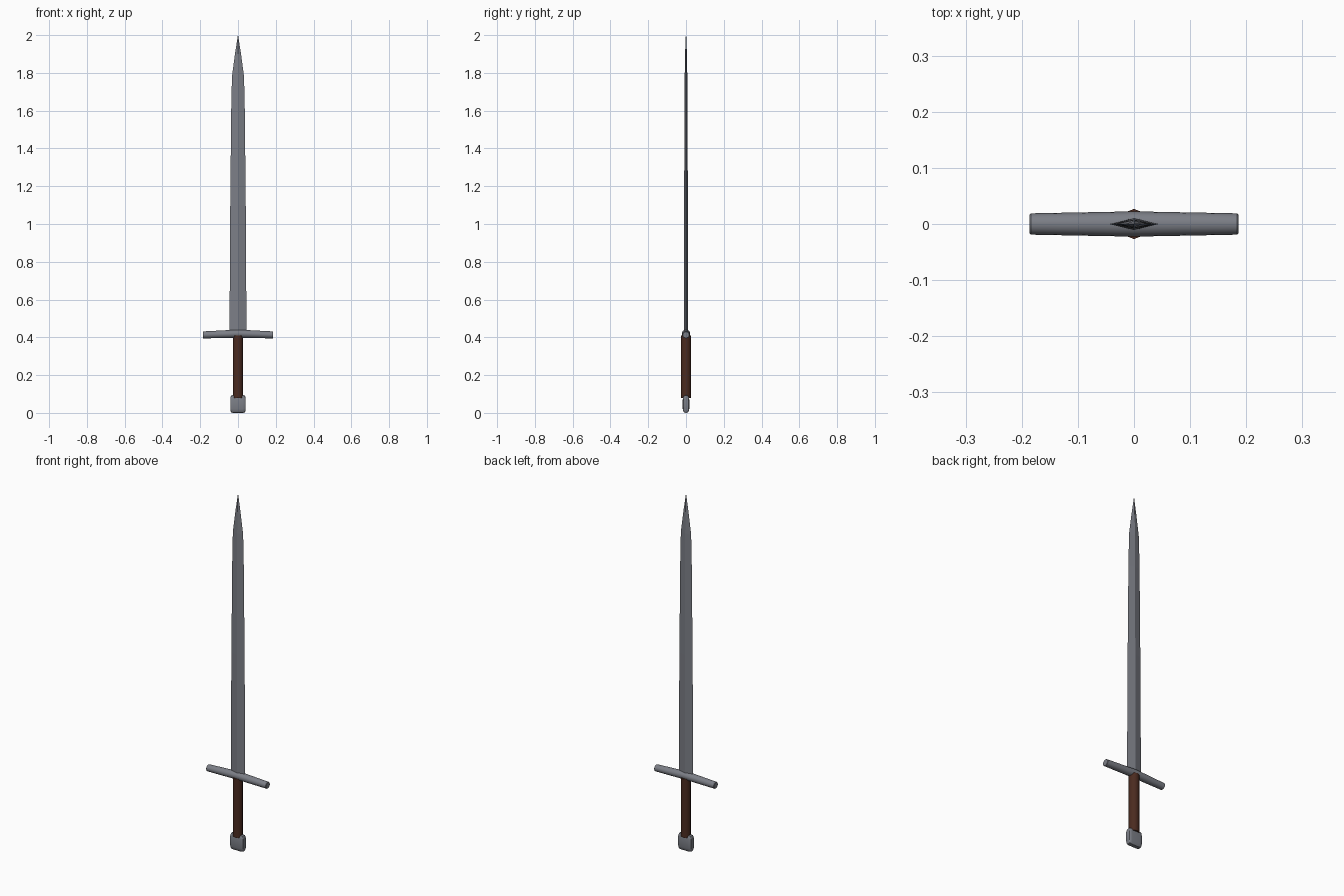
import bpy, bmesh, math
from mathutils import Vector

cube = bpy.data.objects.get("Cube")
if cube:
    bpy.data.objects.remove(cube)


def material(name, rgb):
    m = bpy.data.materials.new(name)
    m.use_nodes = True
    m.diffuse_color = (*rgb, 1)
    m.node_tree.nodes["Principled BSDF"].inputs["Base Color"].default_value = (*rgb, 1)
    return m


steel = material("steel", (0.20, 0.21, 0.24))
leather = material("brown_leather", (0.07, 0.024, 0.014))


def ring(sides, rx, ry, power=1.0, turn=0.0):
    """Closed section; a power below one squares it off."""
    pts = []
    for i in range(sides):
        a = 2 * math.pi * i / sides + turn
        c, s = math.cos(a), math.sin(a)
        pts.append((math.copysign(abs(c) ** power, c) * rx,
                    math.copysign(abs(s) ** power, s) * ry))
    return pts


def loft(name, sections, mat, smooth=None):
    """Skin a list of equal-length point loops and cap both ends."""
    bm = bmesh.new()
    loops = [[bm.verts.new(p) for p in sec] for sec in sections]
    n = len(loops[0])
    for a, b in zip(loops, loops[1:]):
        for i in range(n):
            j = (i + 1) % n
            bm.faces.new((a[i], a[j], b[j], b[i]))
    bm.faces.new(loops[0])
    bm.faces.new(loops[-1])
    bmesh.ops.remove_doubles(bm, verts=bm.verts, dist=1e-5)
    bmesh.ops.recalc_face_normals(bm, faces=bm.faces)
    mesh = bpy.data.meshes.new(name)
    bm.to_mesh(mesh)
    bm.free()
    mesh.materials.append(mat)
    obj = bpy.data.objects.new(name, mesh)
    bpy.context.collection.objects.link(obj)
    if smooth:
        bpy.ops.object.select_all(action='DESELECT')
        obj.select_set(True)
        bpy.context.view_layer.objects.active = obj
        bpy.ops.object.shade_smooth_by_angle(angle=math.radians(smooth))
    return obj


# Blade: diamond section tapering to a point (height, half width, half thickness)
blade = [(0.42, 0.045, 0.011), (1.1, 0.041, 0.010), (1.6, 0.036, 0.008),
         (1.78, 0.032, 0.007), (1.9, 0.016, 0.005), (2.0, 0.0005, 0.001)]
loft("blade", [[(x, y, z) for x, y in ring(4, w, t)] for z, w, t in blade], steel)

# Crossguard: round bar, thickest in the middle, ends drooping slightly
guard = [(-0.186, 0.017, 0.413), (-0.184, 0.019, 0.413), (0, 0.0225, 0.419),
         (0.184, 0.019, 0.413), (0.186, 0.017, 0.413)]
loft("crossguard", [[(x, y, z0 + z) for y, z in ring(16, r, r * 0.97)]
                    for x, r, z0 in guard], steel, 40)

# Grip: eight-sided leather handle
loft("grip", [[(x, y, z) for x, y in ring(8, 0.027, 0.027)]
              for z in (0.08, 0.41)], leather, 50)

# Pommel: short flattened block with rounded edges
pommel = [(-0.040, 0.78), (-0.036, 0.95), (-0.025, 1), (0.025, 1),
          (0.036, 0.95), (0.040, 0.78)]
loft("pommel", [[(x, y, 0.047 + z) for y, z in ring(16, 0.018 * k, 0.047 * k, 0.6)]
                for x, k in pommel], steel, 40)
